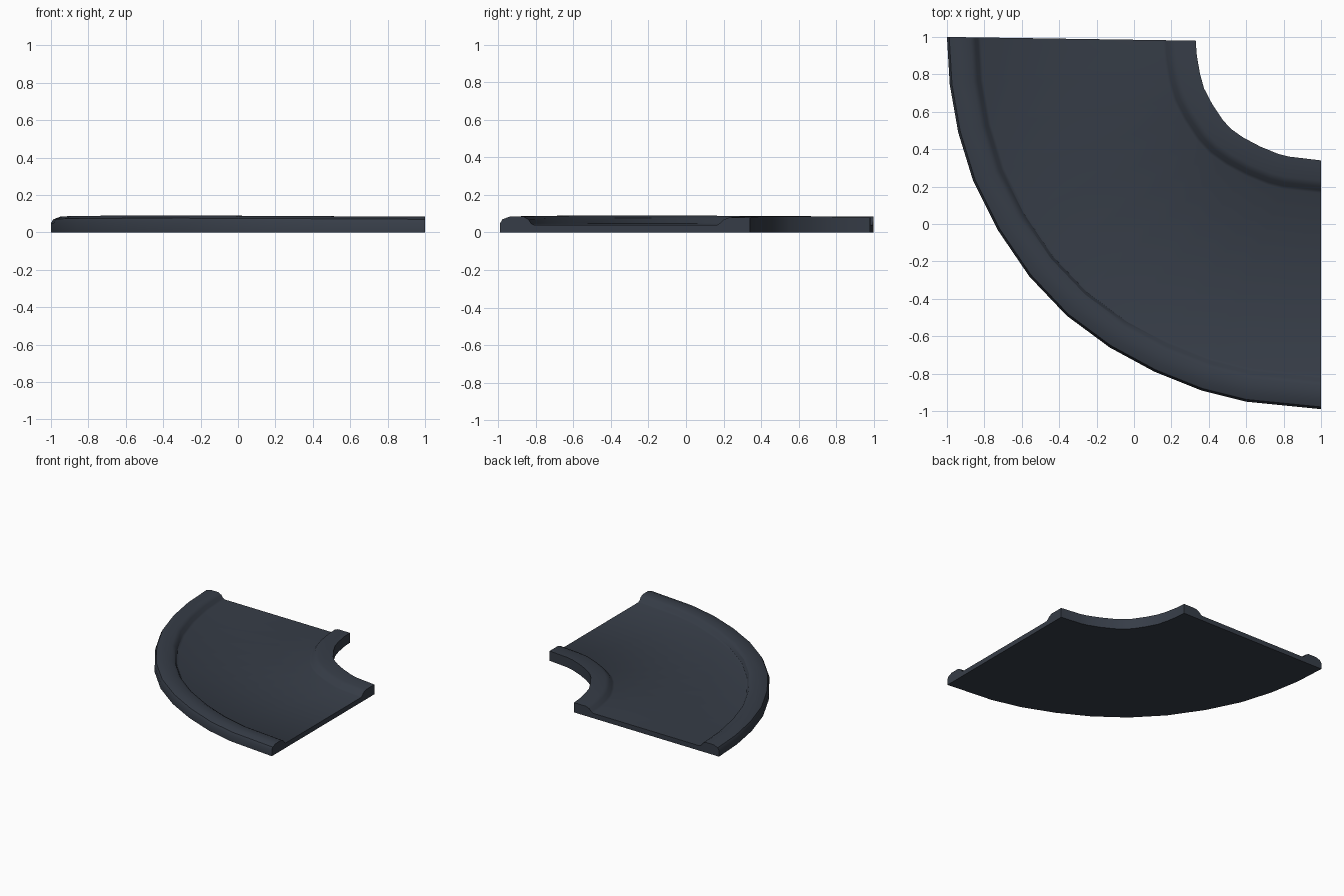
import bpy, bmesh, math
from mathutils import Vector

if "Cube" in bpy.data.objects:
    bpy.data.objects.remove(bpy.data.objects["Cube"])

# Outer edge of the bend, from the back-left end to the front-right end
OUTER = [(-1, 1), (-.985, .745), (-.94, .49), (-.86, .23), (-.73, -.03),
         (-.56, -.28), (-.36, -.49), (-.13, -.66), (.11, -.79), (.36, -.89),
         (.6, -.95), (1, -.99)]
WIDTH = 1.33
# Cross-section: (distance inward from outer edge, height)
PROFILE = [(0, 0), (0, .05), (.012, .07), (.05, .084), (.125, .084), (.15, .07), (.165, .048), (.18, .04),
           (WIDTH - .175, .04), (WIDTH - .16, .048), (WIDTH - .14, .068),
           (WIDTH - .11, .08), (WIDTH, .08), (WIDTH, 0)]

slate = bpy.data.materials.new("dark slate")
slate.diffuse_color = (0.037, 0.046, 0.063, 1)
slate.use_nodes = True
slate.node_tree.nodes["Principled BSDF"].inputs["Base Color"].default_value = slate.diffuse_color

pts = [Vector(p) for p in OUTER]
n = len(pts)


def inward(i):
    """Inward normal of the edge at point i; the ends are cut square."""
    if i == 0:
        return Vector((1, -.015))
    if i == n - 1:
        return Vector((0, 1))
    t = (pts[i + 1] - pts[i]).normalized() + (pts[i] - pts[i - 1]).normalized()
    return Vector((-t.y, t.x)).normalized()


# Sweep the kerbed section along the bend
bm = bmesh.new()
rings = []
for i in range(n):
    nrm = inward(i)
    lift = .006 * math.sin(math.pi * i / (n - 1))
    ring = []
    for d, z in PROFILE:
        p = pts[i] + nrm * d
        ring.append(bm.verts.new((p.x, p.y, z + (lift if z > .06 else 0))))
    rings.append(ring)
m = len(PROFILE)
for a, b in zip(rings, rings[1:]):
    for j in range(m):
        k = (j + 1) % m
        bm.faces.new((a[j], a[k], b[k], b[j]))
# End caps
bm.faces.new(rings[0])
bm.faces.new(rings[-1][::-1])
bmesh.ops.recalc_face_normals(bm, faces=bm.faces)
mesh = bpy.data.meshes.new("curved_track")
bm.to_mesh(mesh)
bm.free()
mesh.materials.append(slate)
track = bpy.data.objects.new("curved_track", mesh)
bpy.context.collection.objects.link(track)
bpy.context.view_layer.objects.active = track
track.select_set(True)
bpy.ops.object.shade_smooth_by_angle(angle=math.radians(32))
